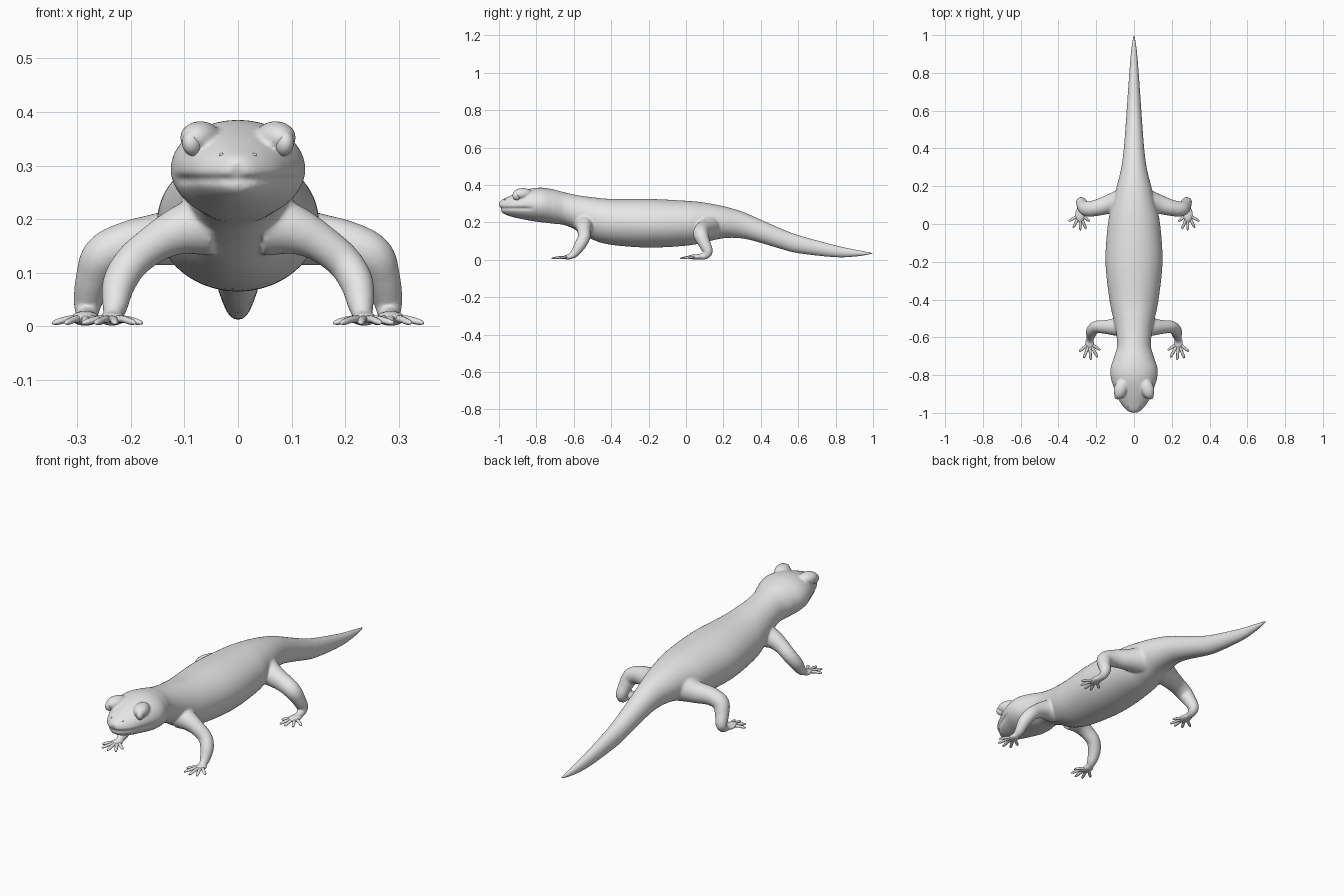
import bpy
import bmesh
import math
from mathutils import Vector, Matrix

if "Cube" in bpy.data.objects:
    bpy.data.objects.remove(bpy.data.objects["Cube"], do_unlink=True)

skin = bpy.data.materials.new("plain grey skin")
skin.use_nodes = True
skin.diffuse_color = (0.8, 0.8, 0.8, 1)
skin.node_tree.nodes["Principled BSDF"].inputs["Base Color"].default_value = skin.diffuse_color


def smooth_rows(rows, steps):
    """Interpolate rows of numbers with a spline passing through each row."""
    rows = [rows[0], *rows, rows[-1]]
    result = []
    for a, b, c, d in zip(rows, rows[1:], rows[2:], rows[3:]):
        for step in range(steps):
            t = step / steps
            result.append([
                q + t / 2 * (r - p + t * (2 * p - 5 * q + 4 * r - s + t * (3 * (q - r) + s - p)))
                for p, q, r, s in zip(a, b, c, d)])
    return result + [list(rows[-1])]


def loft(bm, rows, steps=6, sides=16, axis=None):
    """Tube through rows of x, y, z, half width, half height."""
    rows = smooth_rows(rows, steps)
    centres = [Vector(row[:3]) for row in rows]
    rings = []
    previous, across = None, None
    for i, (centre, row) in enumerate(zip(centres, rows)):
        ahead = centres[min(i + 1, len(rows) - 1)] - centres[max(i - 1, 0)]
        tangent = axis if axis else ahead.normalized()
        if previous is None:
            across = tangent.cross(Vector((0, 0, 1))).normalized()
        else:
            across = previous.rotation_difference(tangent) @ across
        previous = tangent
        upward = across.cross(tangent)
        ring = []
        for k in range(sides):
            angle = math.tau * k / sides
            ring.append(bm.verts.new(centre + across * math.cos(angle) * row[3]
                                     + upward * math.sin(angle) * row[4]))
        rings.append(ring)
    for low, high in zip(rings, rings[1:]):
        for k in range(sides):
            j = (k + 1) % sides
            bm.faces.new((low[k], low[j], high[j], high[k]))
    bm.faces.new(rings[0][::-1])
    bm.faces.new(rings[-1])


def ellipsoid(bm, centre, size, turn=0):
    matrix = (Matrix.Translation(centre) @ Matrix.Rotation(turn, 4, "Z")
              @ Matrix.Diagonal((*size, 1)))
    bmesh.ops.create_uvsphere(bm, u_segments=32, v_segments=20, radius=1, matrix=matrix)


def finish(bm, name):
    bmesh.ops.recalc_face_normals(bm, faces=bm.faces)
    mesh = bpy.data.meshes.new(name)
    bm.to_mesh(mesh)
    bm.free()
    mesh.materials.append(skin)
    mesh.polygons.foreach_set("use_smooth", [True] * len(mesh.polygons))
    obj = bpy.data.objects.new(name, mesh)
    bpy.context.collection.objects.link(obj)
    return obj


# Head, trunk and tail: y, top, bottom, half width
outline = [
    (-1, .305, .275, .015), (-.985, .32, .25, .04), (-.95, .337, .234, .07),
    (-.9, .358, .221, .094), (-.83, .38, .208, .119), (-.77, .385, .2, .125),
    (-.71, .376, .193, .108), (-.65, .36, .185, .09), (-.58, .345, .155, .094),
    (-.5, .334, .108, .11), (-.4, .325, .08, .13), (-.2, .325, .065, .151),
    (0, .315, .075, .138), (.1, .305, .093, .116), (.2, .286, .115, .091),
    (.3, .257, .114, .067), (.4, .214, .09, .054), (.5, .17, .06, .046),
    (.6, .132, .035, .039), (.8, .077, .013, .025), (.92, .052, .018, .015),
    (1, .038, .031, .004)]
body = bmesh.new()
loft(body, [(0, y, (top + low) / 2, wide, (top - low) / 2) for y, top, low, wide in outline],
     sides=96, axis=Vector((0, 1, 0)))

# Mouth crease, with the lower jaw set slightly back
for v in body.verts:
    fade = min(1, max(0, (-.81 - v.co.y) / .05))
    crease = .012 * math.exp(-((v.co.z - .275) / .006) ** 2)
    jaw = .004 if v.co.z < .275 else 0
    inward = Vector((-v.co.x, -.8 - v.co.y, 0)).normalized()
    v.co += inward * fade * (crease + jaw)

# Limbs: x, y, z, radius from the trunk to the sole
front_leg = [
    (.06, -.54, .19, .06), (.11, -.545, .178, .045), (.155, -.545, .155, .036),
    (.198, -.545, .12, .033), (.222, -.565, .08, .031), (.23, -.595, .035, .023),
    (.235, -.625, .016, .014)]
hind_leg = [
    (.06, .12, .18, .07), (.13, .105, .165, .052), (.2, .085, .155, .043),
    (.25, .08, .132, .04), (.27, .097, .09, .033), (.28, .116, .045, .027),
    (.282, .1, .021, .02), (.285, .06, .016, .014)]
front_toes = [(.29, -.675), (.266, -.71), (.229, -.72), (.192, -.706), (.179, -.667)]
hind_toes = [(.346, .015), (.322, -.02), (.284, -.033), (.254, -.027), (.234, .015)]
limbs = [("front", front_leg, Vector((.235, -.63, .014)), (.025, .03, .013), front_toes),
         ("hind", hind_leg, Vector((.285, .05, .015)), (.027, .042, .014), hind_toes)]

for side, label in ((1, "left"), (-1, "right")):
    for place, leg, palm, size, tips in limbs:
        loft(body, [(side * x, y, z, r, r) for x, y, z, r in leg], sides=24)
        ellipsoid(body, (side * palm.x, palm.y, palm.z), size)
        # Slender tapering toes, fanned out from the palm
        toes = bmesh.new()
        for x, y in tips:
            tip = Vector((x, y, .006))
            path = []
            for part, radius, lift in ((.15, .01, 0), (.5, .008, .003), (.85, .007, .001),
                                       (1, .003, 0)):
                p = palm.lerp(tip, part)
                path.append((side * p.x, p.y, p.z + lift, radius, radius * .8))
            loft(toes, path, steps=4, sides=12)
        finish(toes, f"{place}_{label}_toes")

    # Raised brow fused into the head, with a bulging eye below it
    ellipsoid(body, (side * .07, -.872, .352), (.036, .055, .031), side * .3)
    eye = bmesh.new()
    ellipsoid(eye, (side * .084, -.903, .343), (.019, .026, .025), side * .4)
    finish(eye, f"{label}_eye")
    nostril = bmesh.new()
    ellipsoid(nostril, (side * .031, -.968, .32), (.004, .004, .004))
    finish(nostril, f"{label}_nostril")

# Fuse trunk and limbs into one continuous skin
skin_body = finish(body, "body")
fuse = skin_body.modifiers.new("fuse", "REMESH")
fuse.mode = "VOXEL"
fuse.voxel_size = .005
fuse.use_smooth_shade = True
soften = skin_body.modifiers.new("soften", "SMOOTH")
soften.factor = .5
soften.iterations = 6
